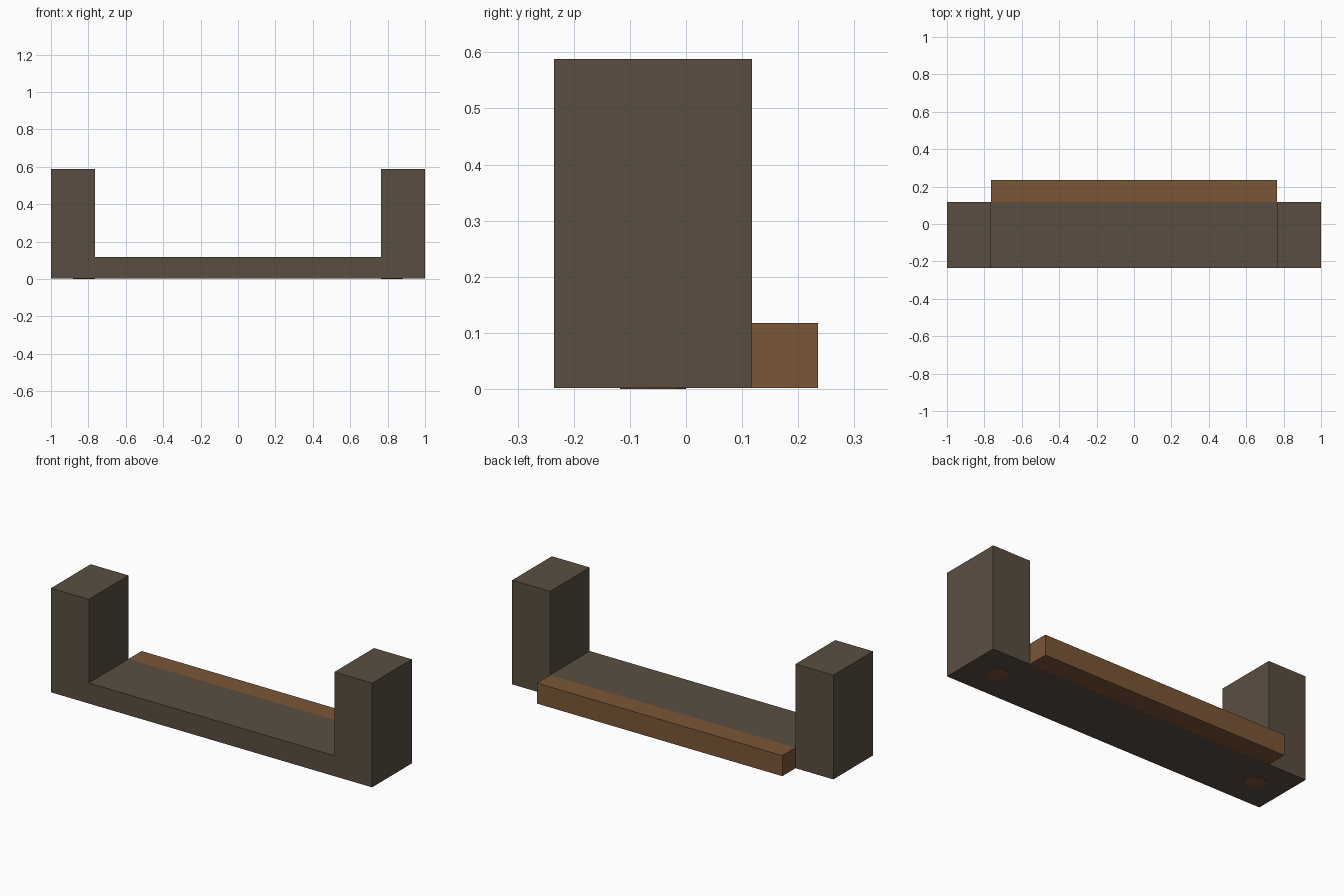
import bpy, bmesh
from mathutils import Vector

cube = bpy.data.objects.get("Cube")
if cube:
    bpy.data.objects.remove(cube, do_unlink=True)

U = 2 / 17          # module size: the body is 17 modules long
LIFT = 0.002        # the feet pads raise the body by this much


def material(name, colour):
    mat = bpy.data.materials.new(name)
    mat.use_nodes = True
    mat.diffuse_color = colour
    mat.node_tree.nodes["Principled BSDF"].inputs["Base Color"].default_value = colour
    return mat


def make_object(name, bm, mat):
    bmesh.ops.recalc_face_normals(bm, faces=bm.faces)
    mesh = bpy.data.meshes.new(name)
    bm.to_mesh(mesh)
    bm.free()
    mesh.materials.append(mat)
    obj = bpy.data.objects.new(name, mesh)
    bpy.context.collection.objects.link(obj)
    return obj


def extrude_profile(name, profile, y0, y1, mat):
    """Extrude an x-z outline from y0 to y1."""
    bm = bmesh.new()
    face = bm.faces.new([bm.verts.new((x, y0, z)) for x, z in profile])
    ext = bmesh.ops.extrude_face_region(bm, geom=[face])
    verts = [v for v in ext["geom"] if isinstance(v, bmesh.types.BMVert)]
    bmesh.ops.translate(bm, verts=verts, vec=Vector((0, y1 - y0, 0)))
    return make_object(name, bm, mat)


dark_wood = material("dark grey brown", (0.102, 0.076, 0.053, 1))
warm_wood = material("warm brown", (0.195, 0.093, 0.037, 1))

# U-shaped body: base with an upright post at each end
outer, inner, top, floor = 8.5 * U, 6.5 * U, 5 * U, U
extrude_profile("body", [(-outer, LIFT), (outer, LIFT), (outer, top), (inner, top),
                         (inner, floor), (-inner, floor), (-inner, top), (-outer, top)],
                -2 * U, U, dark_wood)

# Plank along the back of the base
extrude_profile("back_plank", [(-inner, LIFT), (inner, LIFT), (inner, floor), (-inner, floor)],
                U, 2 * U, warm_wood)

# Eight-sided pads under the posts
for side, name in ((1, "left_foot_pad"), (-1, "right_foot_pad")):
    bm = bmesh.new()
    bmesh.ops.create_cone(bm, cap_ends=True, segments=8, radius1=U / 2, radius2=U / 2, depth=2 * LIFT)
    pad = make_object(name, bm, warm_wood)
    pad.location = (side * 7 * U, -0.5 * U, LIFT)
